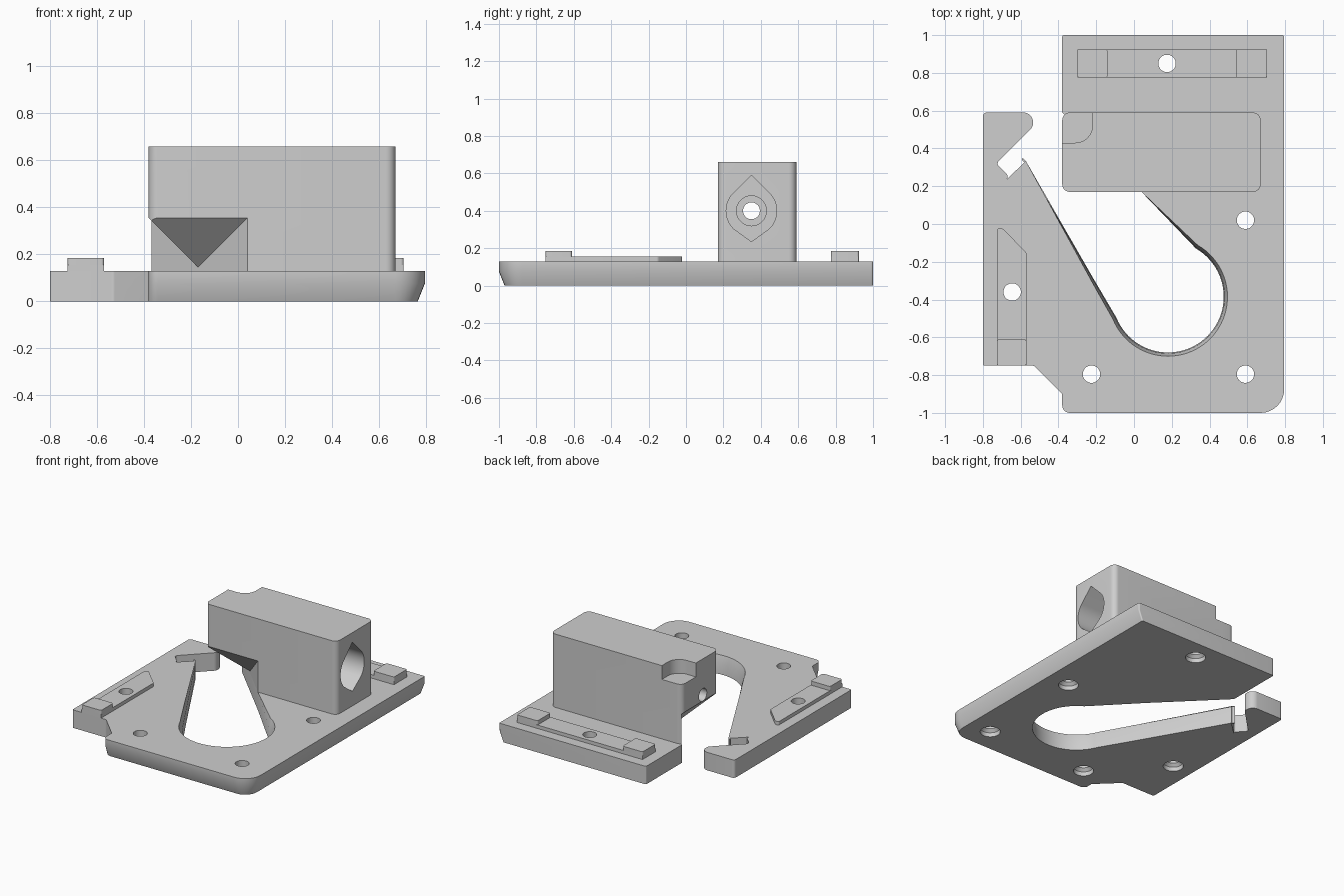
import bpy, bmesh, math
from mathutils import Vector

if "Cube" in bpy.data.objects:
    bpy.data.objects.remove(bpy.data.objects["Cube"], do_unlink=True)

GREY = (0.62, 0.62, 0.62, 1)
grey = bpy.data.materials.new("plain_grey")
grey.use_nodes = True
grey.diffuse_color = GREY
grey.node_tree.nodes["Principled BSDF"].inputs["Base Color"].default_value = GREY


def finish(name, bm):
    bmesh.ops.recalc_face_normals(bm, faces=bm.faces)
    mesh = bpy.data.meshes.new(name)
    bm.to_mesh(mesh)
    bm.free()
    mesh.materials.append(grey)
    obj = bpy.data.objects.new(name, mesh)
    bpy.context.collection.objects.link(obj)
    return obj


def loft(name, rings, along_x=False):
    """Stack matching outlines, given as (height, points), into a solid."""
    bm = bmesh.new()
    loops = [[bm.verts.new((h, p[0], p[1]) if along_x else (p[0], p[1], h))
              for p in pts] for h, pts in rings]
    for low, high in zip(loops, loops[1:]):
        for i in range(len(low)):
            bm.faces.new((low[i - 1], low[i], high[i], high[i - 1]))
    caps = [bm.faces.new(loops[0]), bm.faces.new(loops[-1])]
    bmesh.ops.triangulate(bm, faces=caps, ngon_method='EAR_CLIP')
    return finish(name, bm)


def hull(name, points):
    bm = bmesh.new()
    for p in points:
        bm.verts.new(p)
    bmesh.ops.convex_hull(bm, input=bm.verts)
    return finish(name, bm)


def rounded(corners, steps=8):
    """Fillet each (x, y, radius) corner of an outline."""
    pts = []
    for i, (x, y, r) in enumerate(corners):
        p = Vector((x, y, 0))
        if not r:
            pts.append((x, y))
            continue
        u, v = [(Vector((*corners[j % len(corners)][:2], 0)) - p).normalized()
                for j in (i - 1, i + 1)]
        half = u.angle(v) / 2
        centre = p + (u + v).normalized() * r / math.sin(half)
        a = (p + u * r / math.tan(half) - centre).normalized()
        b = (p + v * r / math.tan(half) - centre).normalized()
        for k in range(steps + 1):
            q = centre + a.slerp(b, k / steps) * r
            pts.append((q.x, q.y))
    return pts


def rect(x0, x1, y0, y1, r=0):
    return rounded([(x0, y0, r), (x1, y0, r), (x1, y1, r), (x0, y1, r)])


def arc(cx, cy, r, start, end, steps):
    return [(cx + r * math.cos(math.radians(start + (end - start) * k / steps)),
             cy + r * math.sin(math.radians(start + (end - start) * k / steps)))
            for k in range(steps + 1)]


def circle(cx, cy, r):
    return arc(cx, cy, r, 0, 352.5, 47)


def cut(obj, cutters):
    bpy.context.view_layer.objects.active = obj
    for cutter in cutters:
        cutter.hide_render = True
        mod = obj.modifiers.new("cut", 'BOOLEAN')
        mod.operation = 'DIFFERENCE'
        mod.solver = 'EXACT'
        mod.object = cutter
        bpy.ops.object.modifier_apply(modifier=mod.name)
        bpy.data.objects.remove(cutter, do_unlink=True)


# Base plate outline with hooked arm, slanted slot and round opening
def plate_outline(opening):
    outer = [(-0.38, 0.59, 0), (-0.38, 1, 0.01), (0.795, 1, 0.01), (0.795, -1, 0.125),
             (-0.38, -1, 0.04), (-0.38, -0.9, 0.02), (-0.53, -0.75, 0.02),
             (-0.8, -0.75, 0.01), (-0.8, 0.59, 0.02), (-0.535, 0.59, 0.05),
             (-0.535, 0.515, 0.04), (-0.73, 0.32, 0.02), (-0.66, 0.25, 0.02),
             (-0.755, 0.16, 0.012)]
    return (rounded(outer) + arc(0.18, -0.385, opening, 202, 420, 48)
            + [(0.04, 0.17)])


def tapered(pts):
    """Pull the front and one side inward for the sloped lower edge."""
    return [(0.67 + (x - 0.67) * 0.76 if x > 0.67 else x,
             -0.875 + (y + 0.875) * 0.76 if y < -0.875 else y)
            for x, y in pts]


T = 0.13
plate = loft("base_plate", [(0, tapered(plate_outline(0.295))),
                            (0.075, plate_outline(0.3)),
                            (T, plate_outline(0.315))])

# Raised rails with end pads
back_rail = loft("back_rail", [(T, rect(-0.3, 0.705, 0.775, 0.925, 0.005)),
                               (0.155, rect(-0.3, 0.705, 0.775, 0.925, 0.005))])
side_shape = rounded([(-0.725, -0.75, 0), (-0.57, -0.75, 0), (-0.57, -0.15, 0.02),
                      (-0.71, -0.01, 0.02), (-0.725, -0.03, 0.005)])
side_rail = loft("side_rail", [(T, side_shape), (0.155, side_shape)])
parts = [plate, back_rail, side_rail]
for name, area in (("back_pad_right", (-0.3, -0.14, 0.775, 0.925, 0.012)),
                   ("back_pad_left", (0.54, 0.705, 0.775, 0.925, 0.012)),
                   ("side_pad", (-0.725, -0.57, -0.75, -0.61, 0.012))):
    parts.append(loft(name, [(T, rect(*area)), (0.185, rect(*area))]))

# Screw holes, countersunk from below
for target, spots in ((plate, ((0.59, 0.02), (0.59, -0.795), (-0.225, -0.795),
                               (0.175, 0.85), (-0.645, -0.36))),
                      (back_rail, ((0.175, 0.85),)),
                      (side_rail, ((-0.645, -0.36),))):
    cut(target, [loft("screw_cutter", [(-0.01, circle(x, y, 0.068)),
                                       (0.03, circle(x, y, 0.066)),
                                       (0.05, circle(x, y, 0.046)),
                                       (0.3, circle(x, y, 0.046))])
                 for x, y in spots])

# Upright block
body = rect(-0.38, 0.67, 0.17, 0.59, 0.04)
block = loft("upright_block", [(T, body), (0.66, body)])
parts.append(block)

# Overhang above the slot: two mirrored sloped cuts
wedge = [(-0.5, 0.1, 0), (0.11, 0.1, 0), (-0.5, 0.1, 0.425),
         (0.11, 0.1, 0.425), (-0.5, 0.525, 0), (-0.315, 0.525, 0)]
overhang = [hull("wedge_cutter", wedge),
            hull("wedge_cutter", [(y - 0.55, x + 0.55, z) for x, y, z in wedge])]

# Scalloped corner recess in the top
scallop = rounded([(-0.45, 0.43, 0), (-0.22, 0.43, 0.09), (-0.22, 0.65, 0), (-0.45, 0.65, 0)])
recess = loft("recess_cutter", [(0.56, scallop), (0.8, scallop)])

# Stepped bore with peaks above and below
peaked = (arc(0.35, 0.4, 0.135, -45, 45, 16) + [(0.35, 0.59)]
          + arc(0.35, 0.4, 0.135, 135, 225, 16) + [(0.35, 0.235)])
bores = [loft("bore_cutter", [(-0.15, peaked), (0.8, peaked)], True)]
for start, radius in ((-0.25, 0.08), (-0.6, 0.045)):
    ring = circle(0.35, 0.4, radius)
    bores.append(loft("bore_cutter", [(start, ring), (0.5, ring)], True))
cut(block, overhang + [recess] + bores)

# Smooth the fillets, keep edges sharp
bpy.ops.object.select_all(action='DESELECT')
for obj in parts:
    obj.select_set(True)
bpy.context.view_layer.objects.active = plate
bpy.ops.object.shade_smooth_by_angle(angle=math.radians(25))
